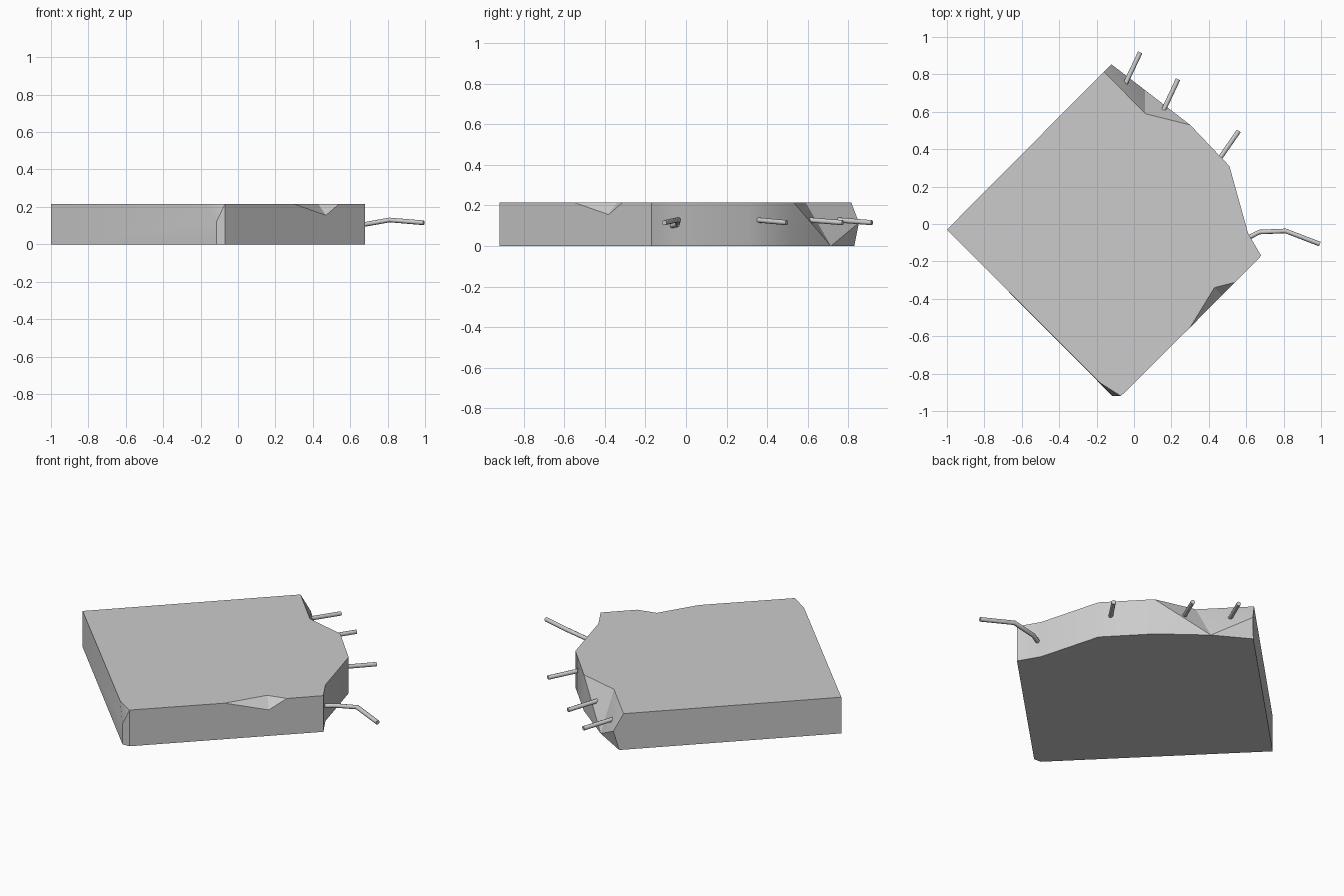
import bpy, bmesh, math

if "Cube" in bpy.data.objects:
    bpy.data.objects.remove(bpy.data.objects["Cube"])

H = 0.215


def finish(obj, angle):
    bpy.ops.object.select_all(action='DESELECT')
    obj.select_set(True)
    bpy.context.view_layer.objects.active = obj
    bpy.ops.object.shade_smooth_by_angle(angle=math.radians(angle))


# Slab: named corner points, then faces
points = {
    # left corner
    'Lt': (-1, -0.03, H), 'Lb': (-1, -0.03, 0),
    # chipped front corner
    'Ft': (-0.18, -0.85, H), 'Fm': (-0.115, -0.92, 0.12), 'Fb': (-0.115, -0.92, 0),
    'Gt': (-0.07, -0.92, H), 'Gb': (-0.07, -0.92, 0),
    # notch in the front right edge
    'N1': (0.30, -0.553, H), 'N2': (0.43, -0.34, H), 'N3': (0.54, -0.312, H),
    'Nm': (0.47, -0.382, 0.155),
    # broken side
    'At': (0.68, -0.17, H), 'Ab': (0.68, -0.17, 0),
    'Bt': (0.61, -0.05, H), 'Bb': (0.61, -0.05, 0),
    'Ct': (0.51, 0.31, H), 'Cb': (0.51, 0.31, 0),
    'Dt': (0.30, 0.53, H), 'Db': (0.30, 0.53, 0),
    'Et': (0.06, 0.59, H), 'Eb': (0.06, 0.715, 0),
    'Kt': (-0.16, 0.815, H), 'Km': (-0.12, 0.853, 0.115), 'Kb': (-0.142, 0.83, 0),
}
faces = [
    'Lt Ft Gt N1 N2 N3 At Bt Ct Dt Et Kt',   # top
    'Lb Kb Eb Db Cb Bb Ab Gb Fb',            # bottom
    'Lt Lb Fb Fm Ft', 'Ft Fm Gt', 'Fm Fb Gb Gt',
    'Gt Gb Ab At N3 Nm N1', 'N1 Nm N2', 'N2 Nm N3',
    'At Ab Bb Bt', 'Bt Bb Cb Ct', 'Ct Cb Db Dt',
    'Dt Db Eb', 'Dt Eb Et', 'Et Eb Km', 'Eb Kb Km', 'Et Km Kt',
    'Kt Km Kb Lb Lt',
]
bm = bmesh.new()
v = {name: bm.verts.new(co) for name, co in points.items()}
for f in faces:
    bm.faces.new([v[n] for n in f.split()])
bmesh.ops.recalc_face_normals(bm, faces=bm.faces)
mesh = bpy.data.meshes.new('broken_slab')
bm.to_mesh(mesh)
bm.free()
slab = bpy.data.objects.new('broken_slab', mesh)
bpy.context.collection.objects.link(slab)
finish(slab, 30)


# Reinforcing rods sticking out of the broken side
def rod(name, path):
    curve = bpy.data.curves.new(name, 'CURVE')
    curve.dimensions = '3D'
    curve.bevel_depth = 0.0125
    curve.bevel_resolution = 2
    curve.use_fill_caps = True
    spline = curve.splines.new('POLY')
    spline.points.add(len(path) - 1)
    for p, co in zip(spline.points, path):
        p.co = (*co, 1)
    obj = bpy.data.objects.new(name, curve)
    bpy.context.collection.objects.link(obj)
    bpy.ops.object.select_all(action='DESELECT')
    obj.select_set(True)
    bpy.context.view_layer.objects.active = obj
    bpy.ops.object.convert(target='MESH')
    finish(bpy.context.object, 50)


rod('rod_1', [(-0.07, 0.70, 0.132), (0.033, 0.917, 0.115)])
rod('rod_2', [(0.135, 0.56, 0.132), (0.235, 0.773, 0.115)])
rod('rod_3', [(0.43, 0.31, 0.132), (0.56, 0.497, 0.115)])
rod('rod_bent', [(0.57, -0.095, 0.095), (0.67, -0.043, 0.105),
                 (0.81, -0.037, 0.13), (0.993, -0.107, 0.115)])
